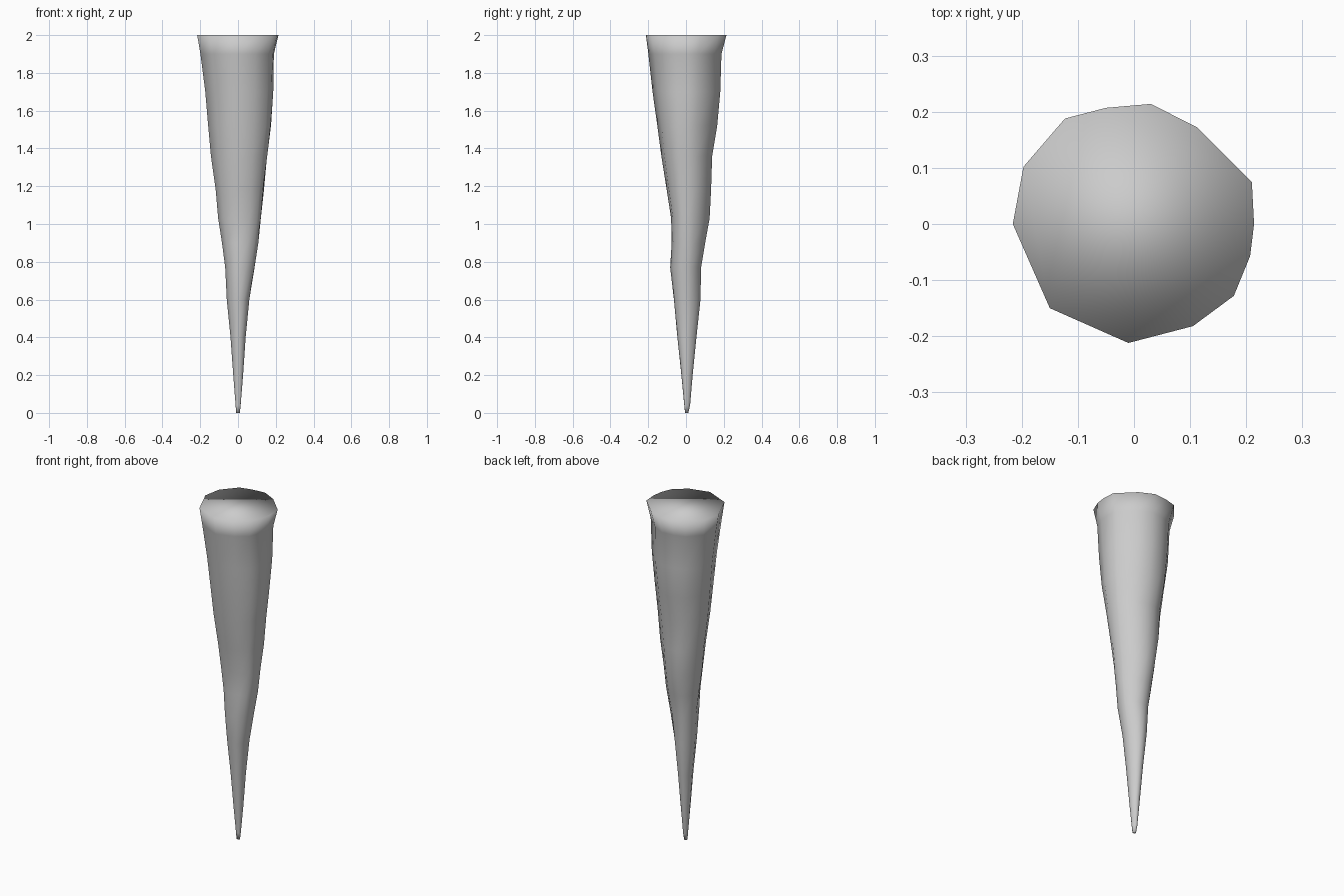
import bpy, bmesh, random

if "Cube" in bpy.data.objects:
    bpy.data.objects.remove(bpy.data.objects["Cube"])

random.seed(4)

# Outline of the flat top, irregular thirteen-sided
rim = [(0.03, 0.214), (-0.05, 0.207), (-0.123, 0.188), (-0.197, 0.102), (-0.216, 0),
       (-0.15, -0.15), (-0.01, -0.212), (0.105, -0.182), (0.178, -0.128),
       (0.207, -0.057), (0.214, 0), (0.21, 0.075), (0.113, 0.172)]

# Silhouette profiles on each side: (height, distance from axis)
left = [(0, .01), (.2, .025), (.4, .04), (.6, .06), (.8, .07), (1, .1), (1.4, .148), (1.9, .197), (2, .216)]
right = [(0, .01), (.1, .02), (.4, .04), (.65, .065), (.8, .095), (1, .12), (1.3, .15),
         (1.5, .175), (1.75, .187), (1.9, .19), (2, .214)]
front = [(0, .005), (.2, .025), (.6, .065), (.78, .085), (.9, .077), (1.05, .08),
         (1.3, .127), (1.8, .187), (1.9, .197), (2, .212)]
back = [(0, .012), (.04, .022), (.3, .045), (.6, .076), (.75, .077), (1, .122),
        (1.15, .135), (1.38, .142), (1.5, .165), (1.7, .185), (1.9, .187), (2, .214)]


def sample(profile, z):
    for (z0, r0), (z1, r1) in zip(profile, profile[1:]):
        if z <= z1:
            return r0 + (r1 - r0) * (z - z0) / (z1 - z0)
    return profile[-1][1]


# Tapered spike lofted through rings
heights = [0, .04, .2, .4, .6, .77, .9, 1.03, 1.18, 1.36, 1.52, 1.7, 1.9, 2]
bm = bmesh.new()
rings = []
for z in heights:
    ring = []
    for x, y in rim:
        sx = sample(right if x > 0 else left, z) / (.214 if x > 0 else .216)
        sy = sample(back if y > 0 else front, z) / (.214 if y > 0 else .212)
        wobble = 1 if z in (0, 2) else random.uniform(.97, 1.015)
        ring.append(bm.verts.new((x * sx * wobble, y * sy * wobble, z)))
    rings.append(ring)
n = len(rim)
for a, b in zip(rings, rings[1:]):
    for i in range(n):
        j = (i + 1) % n
        bm.faces.new((a[i], a[j], b[j], b[i]))

# Flat caps
bm.faces.new(rings[0])
bm.faces.new(rings[-1])
bmesh.ops.recalc_face_normals(bm, faces=bm.faces)
for f in bm.faces:
    f.smooth = True

mesh = bpy.data.meshes.new("icicle_spike")
bm.to_mesh(mesh)
bm.free()
spike = bpy.data.objects.new("icicle_spike", mesh)
bpy.context.collection.objects.link(spike)
